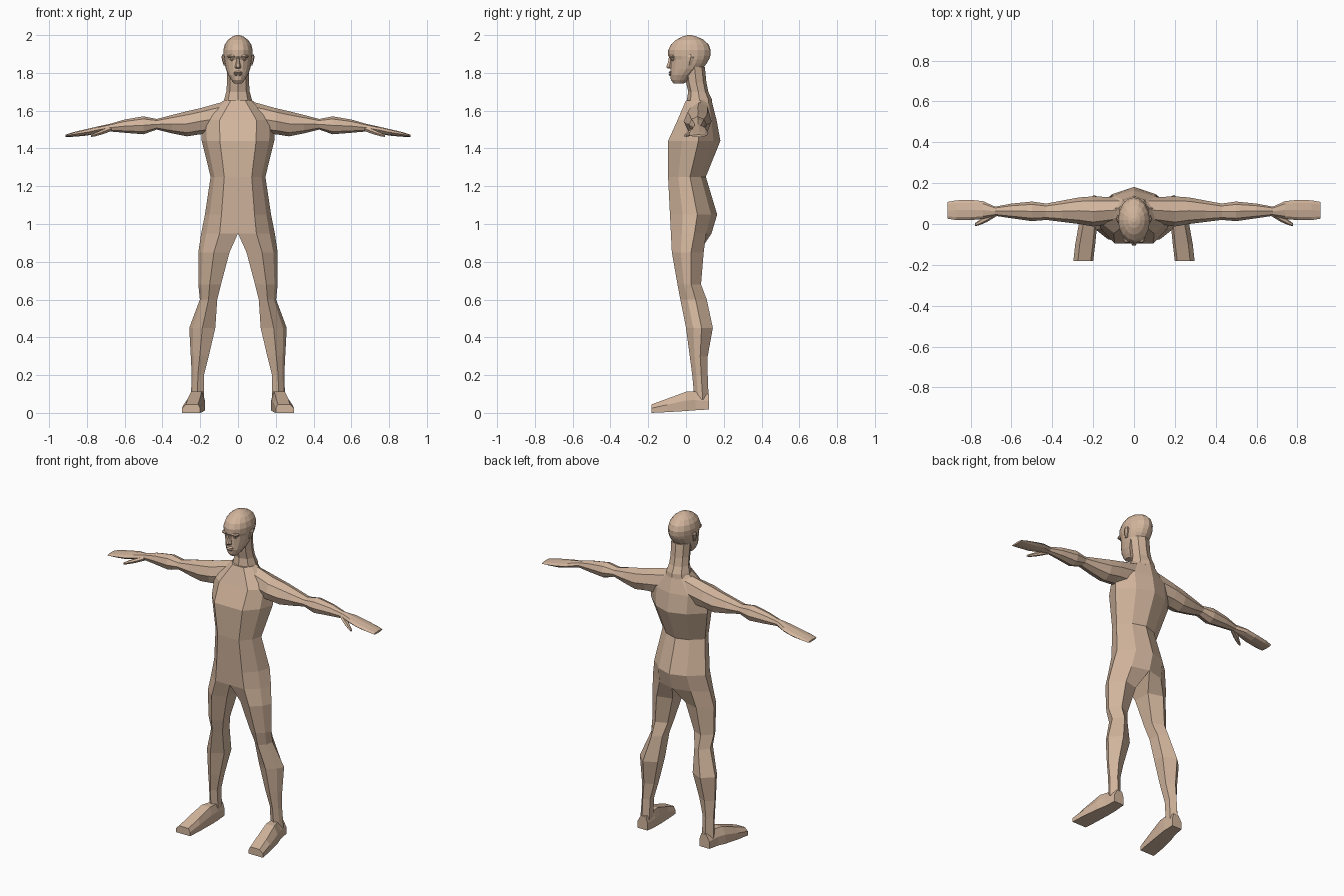
import bpy, bmesh, math

skin = bpy.data.materials.new("tan skin")
skin.diffuse_color = (0.64, 0.46, 0.335, 1)


def loft(name, rings, open_until=0, cap_start=True, mirror=False):
    """Skin a list of point rings; rings before open_until stay unclosed."""
    bm = bmesh.new()
    vs = [[bm.verts.new(p) for p in r] for r in rings]
    n = len(rings[0])
    for i in range(len(vs) - 1):
        for j in range(n - 1 if i < open_until else n):
            k = (j + 1) % n
            bm.faces.new((vs[i][j], vs[i][k], vs[i + 1][k], vs[i + 1][j]))
    if cap_start:
        bm.faces.new(vs[0])
    bm.faces.new(vs[-1])
    bmesh.ops.recalc_face_normals(bm, faces=bm.faces)
    me = bpy.data.meshes.new(name)
    bm.to_mesh(me)
    bm.free()
    me.materials.append(skin)
    ob = bpy.data.objects.new(name, me)
    bpy.context.collection.objects.link(ob)
    if mirror:
        m = ob.modifiers.new("mirror", 'MIRROR')
        m.use_clip = True
        m.merge_threshold = 0.0005
    return ob


def oval(n, a0, a1, b0, b1):
    """n points of an ellipse filling the box a0..a1, b0..b1."""
    return [((a0 + a1) / 2 - (a1 - a0) / 2 * math.cos(t),
             (b0 + b1) / 2 + (b1 - b0) / 2 * math.sin(t))
            for t in (2 * math.pi * i / n for i in range(n))]


# Torso and leg: one half body, z, inner x, outer x, front y, back y, inner rounding
def body_ring(z, xi, xo, f, b, k):
    w, d = xo - xi, b - f
    return [(xi, f + k * d, z), (xi + .5 * w, f, z), (xi + .86 * w, f + .27 * d, z),
            (xo, f + .58 * d, z), (xi + .55 * w, b - (.13 - .52 * k) * d, z),
            (xi, b - k * d, z)]


body = [
    (1.655, 0, .075, .00, .135, 0),
    (1.55, 0, .195, -.045, .162, 0),
    (1.44, 0, .192, -.095, .182, 0),
    (1.25, 0, .145, -.095, .105, 0),
    (1.05, 0, .175, -.085, .165, 0),
    (.95, 0, .195, -.08, .135, 0),
    (.85, .045, .21, -.075, .10, .18),
    (.68, .09, .21, -.045, .08, .24),
    (.60, .11, .202, -.03, .11, .25),
    (.45, .12, .258, .00, .142, .25),
    (.30, .155, .25, .02, .115, .25),
    (.20, .18, .245, .033, .115, .25),
    (.07, .18, .25, .045, .12, .25),
]
loft("body_and_legs", [body_ring(*r) for r in body], open_until=5, mirror=True)


# Feet: y, inner x, outer x, sole z, top z
def foot_ring(y, x0, x1, z0, z1):
    h = z1 - z0
    return [(x0, y, z0), (x1, y, z0), (x1, y, z0 + .55 * h),
            (x1 - .022, y, z1), (x0 + .012, y, z1), (x0, y, z0 + .55 * h)]


loft("feet", [foot_ring(*r) for r in [
    (.122, .178, .245, .018, .10), (.05, .176, .255, .014, .112),
    (0, .18, .27, .01, .112), (-.10, .19, .288, .004, .075),
    (-.182, .20, .297, 0, .045)]], mirror=True)

# Arms and flat hands: x, front y, back y, bottom z, top z
arm = [
    (.06, .01, .13, 1.48, 1.652), (.20, -.012, .135, 1.475, 1.613),
    (.27, .00, .13, 1.464, 1.597), (.35, .01, .115, 1.48, 1.577),
    (.43, .02, .10, 1.50, 1.556), (.50, .014, .11, 1.475, 1.57),
    (.60, .028, .10, 1.483, 1.553), (.68, .04, .085, 1.49, 1.53),
    (.74, .025, .112, 1.48, 1.517), (.80, .019, .118, 1.468, 1.503),
    (.87, .019, .116, 1.462, 1.487), (.913, .026, .108, 1.461, 1.473),
]
loft("arms", [[(x, y, z) for y, z in oval(8, *box)] for x, *box in arm], mirror=True)

# Thumbs
loft("thumbs", [[(x, y, z) for y, z in oval(6, *box)] for x, *box in [
    (.67, .04, .075, 1.49, 1.52), (.72, .01, .05, 1.472, 1.50),
    (.76, -.007, .018, 1.462, 1.482), (.778, -.01, .004, 1.46, 1.472)]], mirror=True)


def upright(name, n, rows, mirror=False):
    """Stack ovals upwards: z, left x, right x, front y, back y."""
    return loft(name, [[(x, y, z) for x, y in oval(n, *box)] for z, *box in rows],
                mirror=mirror)


# Neck
upright("neck", 8, [(z, -w, w, f, b) for z, w, f, b in [
    (1.63, .08, .00, .14), (1.66, .073, .005, .137), (1.70, .062, .012, .118),
    (1.75, .058, .00, .108), (1.83, .06, -.01, .10)]])

# Skull and jaw
upright("head", 16, [(z, -w, w, f, b) for z, w, f, b in [
    (1.745, .022, -.066, -.01), (1.762, .036, -.08, .02), (1.79, .053, -.084, .045),
    (1.82, .064, -.083, .085), (1.85, .071, -.083, .11), (1.872, .075, -.083, .122),
    (1.89, .077, -.094, .129), (1.92, .078, -.094, .131), (1.95, .07, -.08, .12),
    (1.975, .053, -.052, .093), (1.992, .03, -.02, .058), (2.0, .008, .008, .028)]])

# Nose, lips, eyes, brows and ears
upright("nose", 6, [(1.822, -.013, .013, -.098, -.07), (1.832, -.017, .017, -.107, -.07),
                    (1.86, -.009, .009, -.096, -.07), (1.885, -.007, .007, -.092, -.07)])
upright("lips", 6, [(1.784, -.014, .014, -.088, -.07), (1.793, -.022, .022, -.094, -.07),
                    (1.798, -.021, .021, -.087, -.07), (1.803, -.022, .022, -.095, -.07),
                    (1.81, -.012, .012, -.088, -.07)])
upright("eyes", 8, [(1.864, .023, .037, -.076, -.06), (1.871, .018, .043, -.081, -.055),
                    (1.878, .023, .037, -.079, -.06)], mirror=True)
upright("brows", 6, [(1.88, .012, .052, -.088, -.05), (1.888, .01, .056, -.095, -.05),
                     (1.896, .014, .05, -.09, -.05)], mirror=True)
upright("ears", 6, [(1.838, .062, .075, .006, .026), (1.86, .062, .083, .004, .036),
                    (1.885, .064, .088, .006, .046), (1.897, .066, .083, .014, .038)],
        mirror=True)
